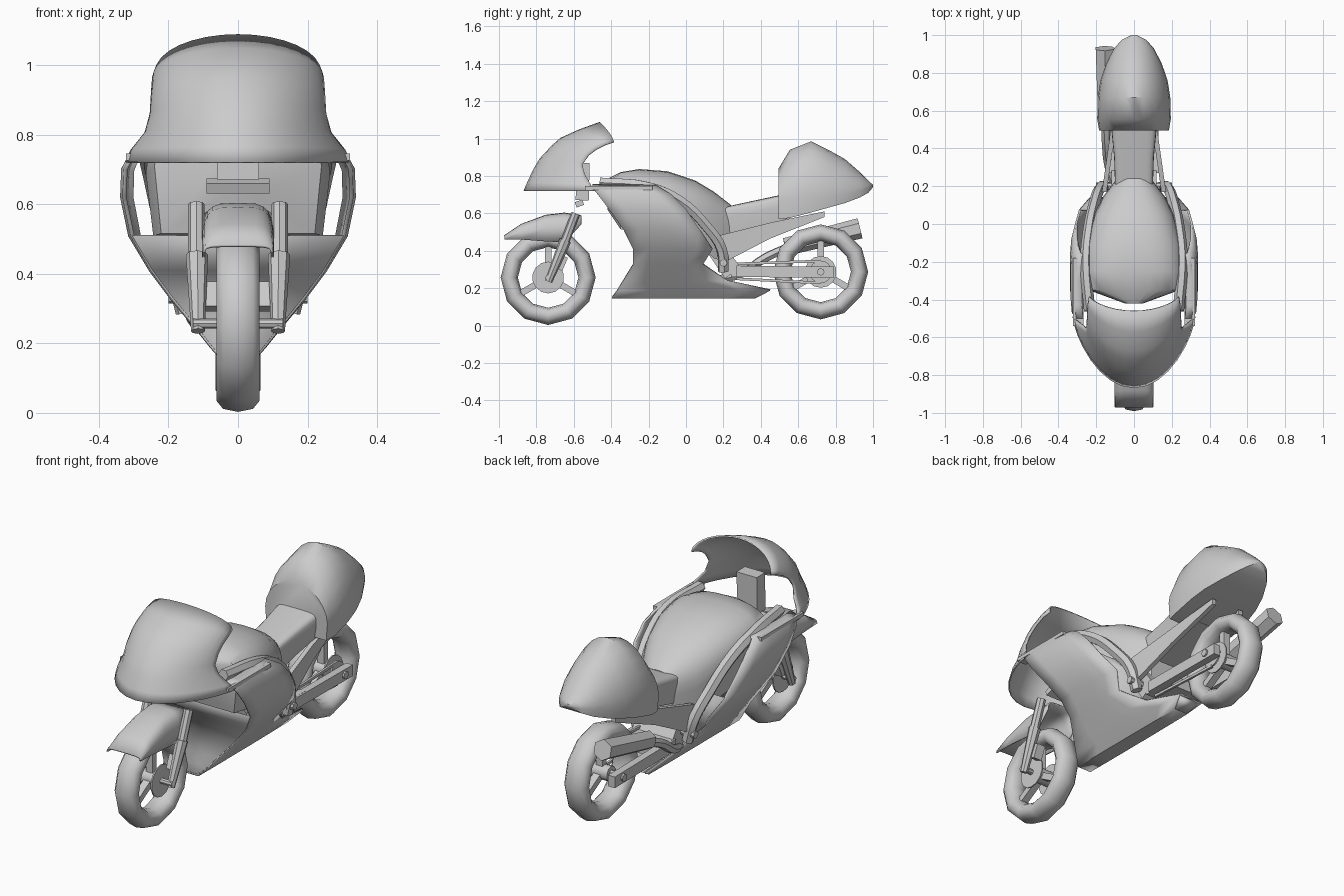
import bpy, bmesh, math
from mathutils import Vector

cube = bpy.data.objects.get("Cube")
if cube:
    bpy.data.objects.remove(cube, do_unlink=True)

grey = bpy.data.materials.new("plain grey")
grey.use_nodes = True
grey.diffuse_color = (0.6, 0.6, 0.6, 1)
grey.node_tree.nodes["Principled BSDF"].inputs["Base Color"].default_value = (0.6, 0.6, 0.6, 1)


def finish(obj, name, angle=40):
    obj.name = name
    obj.data.materials.clear()
    obj.data.materials.append(grey)
    bpy.ops.object.select_all(action="DESELECT")
    obj.select_set(True)
    bpy.context.view_layer.objects.active = obj
    bpy.ops.object.shade_smooth_by_angle(angle=math.radians(angle))
    return obj


def loft(name, rings, closed=True, thickness=0):
    """Skin equal-length rings; closed rings are capped, open ones become shells."""
    bm = bmesh.new()
    rows = [[bm.verts.new(p) for p in ring] for ring in rings]
    n = len(rows[0])
    for a, b in zip(rows, rows[1:]):
        for i in range(n if closed else n - 1):
            j = (i + 1) % n
            bm.faces.new((a[i], a[j], b[j], b[i]))
    if closed:
        bm.faces.new(rows[0])
        bm.faces.new(rows[-1])
    bmesh.ops.recalc_face_normals(bm, faces=bm.faces)
    mesh = bpy.data.meshes.new(name)
    bm.to_mesh(mesh)
    bm.free()
    obj = bpy.data.objects.new(name, mesh)
    bpy.context.collection.objects.link(obj)
    if thickness:
        mod = obj.modifiers.new("shell", "SOLIDIFY")
        mod.thickness = thickness
        mod.offset = 0
    return finish(obj, name)


def arch(y, top, mid, w, power, steps=12):
    """Rounded arch across x at one station along y."""
    pts = []
    for i in range(steps + 1):
        t = math.pi * i / steps
        c, s = math.cos(t), math.sin(t)
        x = math.copysign(abs(c) ** (2 / power), c) * w
        pts.append((x, y, mid + (top - mid) * max(s, 0) ** (2 / power)))
    return pts


def body(name, stations, power, floor):
    """Solid arch body; each station is y, top, mid, bottom, half width."""
    rings = []
    for y, top, mid, low, w in stations:
        rings.append(arch(y, top, mid, w, power) + [(-w * floor, y, low), (w * floor, y, low)])
    return loft(name, rings)


def rod(name, p, q, r, sides=8, r_end=None):
    p, q = Vector(p), Vector(q)
    bpy.ops.mesh.primitive_cone_add(vertices=sides, radius1=r, radius2=r_end or r,
                                    depth=(q - p).length, location=(p + q) / 2)
    obj = bpy.context.object
    obj.rotation_euler = (q - p).to_track_quat("Z", "Y").to_euler()
    return finish(obj, name)


def beam(name, p, q, width, height):
    """Square bar from p to q, its width lying along x."""
    p, q = Vector(p), Vector(q)
    bpy.ops.mesh.primitive_cube_add(size=1, location=(p + q) / 2)
    obj = bpy.context.object
    d = q - p
    obj.scale = (width, d.length, height)
    obj.rotation_euler = d.to_track_quat("Y", "Z").to_euler()
    return finish(obj, name)


def tube(name, points, r):
    curve = bpy.data.curves.new(name, "CURVE")
    curve.dimensions = "3D"
    curve.bevel_depth, curve.bevel_resolution, curve.resolution_u = r, 1, 4
    curve.use_fill_caps = True
    spline = curve.splines.new("BEZIER")
    spline.bezier_points.add(len(points) - 1)
    for bp, co in zip(spline.bezier_points, points):
        bp.co = co
        bp.handle_left_type = bp.handle_right_type = "AUTO"
    obj = bpy.data.objects.new(name, curve)
    bpy.context.collection.objects.link(obj)
    bpy.ops.object.select_all(action="DESELECT")
    obj.select_set(True)
    bpy.context.view_layer.objects.active = obj
    bpy.ops.object.convert(target="MESH")
    return finish(bpy.context.object, name)


# Wheels: faceted square-shouldered tyre, hub, three spokes and brake discs
def wheel(name, y, z, half_width, disc_sides):
    bpy.ops.mesh.primitive_torus_add(major_segments=12, minor_segments=10, major_radius=0.208,
                                     minor_radius=0.046, location=(0, y, z), rotation=(0, math.pi / 2, 0))
    tyre = bpy.context.object
    for v in tyre.data.vertices:
        v.co.z = max(-half_width, min(half_width, v.co.z * 1.6))
    finish(tyre, name + "_tyre", 50)
    rod(name + "_hub", (-0.06, y, z), (0.06, y, z), 0.04, 10)
    for k in range(3):
        a = math.tau * k / 3 + math.pi / 2
        beam(name + "_spoke", (0, y, z), (0, y + 0.18 * math.cos(a), z + 0.18 * math.sin(a)), 0.04, 0.035)
    for s in disc_sides:
        rod(name + "_disc", (s * 0.055, y, z), (s * 0.062, y, z), 0.085, 14)


wheel("front_wheel", -0.737, 0.257, 0.062, (-1, 1))
wheel("rear_wheel", 0.72, 0.287, 0.064, (1,))

# Front fender, an open arch over the tyre
fender = [(-0.97, 0.48, 0.46, 0.098), (-0.88, 0.54, 0.46, 0.1), (-0.75, 0.588, 0.45, 0.1),
          (-0.65, 0.6, 0.445, 0.1), (-0.56, 0.585, 0.54, 0.1)]
loft("front_fender", [arch(y, t, m, w, 4) for y, t, m, w in fender], False, 0.008)

# Forks, brake calipers and steering parts
for s in (-1, 1):
    rod("fork_upper", (s * 0.12, -0.59, 0.6), (s * 0.12, -0.65, 0.44), 0.024)
    rod("fork_lower", (s * 0.118, -0.645, 0.455), (s * 0.115, -0.735, 0.235), 0.032, 8, 0.02)
    beam("brake_caliper", (s * 0.085, -0.68, 0.3), (s * 0.085, -0.65, 0.37), 0.05, 0.04)
rod("front_axle", (-0.13, -0.737, 0.257), (0.13, -0.737, 0.257), 0.015)
beam("fork_clamp", (0, -0.59, 0.645), (0, -0.55, 0.66), 0.18, 0.03)
beam("steering_head", (0, -0.555, 0.67), (0, -0.55, 0.87), 0.12, 0.07)

# Nose cowl: centre height, side height, front y, back y, half width
cowl = [(0.72, 0.72, -0.865, -0.49, 0.322), (0.765, 0.755, -0.845, -0.51, 0.305),
        (0.83, 0.805, -0.815, -0.54, 0.265), (0.89, 0.86, -0.78, -0.555, 0.25),
        (0.96, 0.91, -0.715, -0.52, 0.247), (1.0, 0.94, -0.67, -0.48, 0.245),
        (1.045, 0.965, -0.57, -0.43, 0.243), (1.085, 0.98, -0.46, -0.385, 0.235)]
rings = []
for zc, zs, yf, yb, w in cowl:
    angles = [math.pi * (i / 16 - 0.5) for i in range(17)]
    rings.append([(w * math.sin(t), yb + (yf - yb) * max(math.cos(t), 0) ** 1.45,
                   zs + (zc - zs) * math.cos(t)) for t in angles])
loft("nose_cowl", rings, False, 0.008)

# Side fairing: one U-shaped shell, each row is z, front y, rear y, half width
fairing = [(0.75, -0.5, -0.17, 0.275), (0.74, -0.5, -0.15, 0.31), (0.7, -0.47, -0.08, 0.33),
           (0.62, -0.41, 0.0, 0.333), (0.51, -0.33, 0.075, 0.31), (0.41, -0.28, 0.14, 0.25),
           (0.33, -0.28, 0.09, 0.19), (0.24, -0.335, 0.22, 0.115), (0.19, -0.365, 0.45, 0.075),
           (0.15, -0.395, 0.37, 0.04)]
taper = (0.98, 1, 1, 1, 0.98, 0.92)


def fairing_row(row, side):
    z, front, rear, w = row
    return [(side * w * k, front + (rear - front) * i / 5, z) for i, k in enumerate(taper)]


rows = [fairing_row(r, -1) for r in fairing] + [fairing_row(r, 1) for r in reversed(fairing)]
loft("side_fairing", rows, False, 0.012)

# Walls that close the lower fairing at its front and rear edges
for name, end in (("fairing_front_wall", 0), ("fairing_rear_wall", -1)):
    loft(name, [[fairing_row(r, -1)[end], fairing_row(r, 1)[end]] for r in fairing[4:]], False, 0.006)

# Tank with its lower side panels, seat and tail hump
body("fuel_tank", [(-0.42, 0.785, 0.72, 0.62, 0.05), (-0.35, 0.82, 0.71, 0.515, 0.24),
                   (-0.25, 0.837, 0.69, 0.51, 0.265), (-0.1, 0.825, 0.66, 0.5, 0.25),
                   (0.05, 0.775, 0.6, 0.45, 0.21), (0.15, 0.715, 0.55, 0.36, 0.16),
                   (0.24, 0.645, 0.53, 0.33, 0.09)], 2.5, 0.92)
body("seat", [(0.19, 0.63, 0.58, 0.475, 0.1), (0.35, 0.665, 0.6, 0.52, 0.105),
              (0.56, 0.71, 0.65, 0.575, 0.125)], 5, 0.9)
body("tail_hump", [(0.495, 0.84, 0.66, 0.57, 0.185), (0.555, 0.94, 0.68, 0.575, 0.195),
                   (0.67, 0.985, 0.69, 0.605, 0.192), (0.76, 0.94, 0.69, 0.63, 0.178),
                   (0.85, 0.89, 0.7, 0.655, 0.147), (0.93, 0.82, 0.72, 0.685, 0.105),
                   (0.975, 0.775, 0.735, 0.71, 0.065), (1.0, 0.752, 0.745, 0.74, 0.015)], 1.9, 0.96)

# Fairing arms, frame spars, tapered tail plates and swingarm
for s in (-1, 1):
    beam("fairing_arm", (s * 0.295, -0.54, 0.735), (s * 0.295, -0.18, 0.735), 0.055, 0.02)
    tube("frame_spar", [(s * 0.235, -0.46, 0.765), (s * 0.255, -0.2, 0.74), (s * 0.24, -0.03, 0.665),
                        (s * 0.21, 0.11, 0.53), (s * 0.18, 0.19, 0.41), (s * 0.15, 0.2, 0.29)], 0.03)
    plate = [(0.17, 0.17, 0.32, 0.48), (0.13, 0.45, 0.465, 0.55), (0.1, 0.74, 0.58, 0.61)]
    loft("tail_plate", [[(s * x, y, low), (s * x, y, top), (s * (x - 0.025), y, top),
                         (s * (x - 0.025), y, low)] for x, y, low, top in plate])
    beam("swingarm", (s * 0.11, 0.27, 0.29), (s * 0.11, 0.79, 0.285), 0.04, 0.06)
    rod("pivot_bolt", (s * 0.1, 0.2, 0.335), (s * 0.2, 0.2, 0.335), 0.02)
beam("swingarm_bridge", (0, 0.24, 0.29), (0, 0.4, 0.29), 0.24, 0.06)
beam("centre_frame", (0, 0.1, 0.5), (0, 0.25, 0.28), 0.24, 0.1)
rod("rear_axle", (-0.14, 0.72, 0.287), (0.14, 0.72, 0.287), 0.02)

# Chain and sprocket
rod("sprocket", (0.08, 0.72, 0.287), (0.088, 0.72, 0.287), 0.06, 16)
for z0, z1 in ((0.33, 0.345), (0.25, 0.228)):
    beam("chain_run", (0.085, 0.27, z0), (0.085, 0.72, z1), 0.012, 0.014)

# Exhaust pipe and muffler on one side
tube("exhaust_pipe", [(-0.08, 0.15, 0.24), (-0.13, 0.3, 0.28), (-0.145, 0.42, 0.36), (-0.15, 0.55, 0.42)], 0.025)
rod("muffler", (-0.148, 0.53, 0.42), (-0.155, 0.93, 0.52), 0.048, 6, 0.055)
